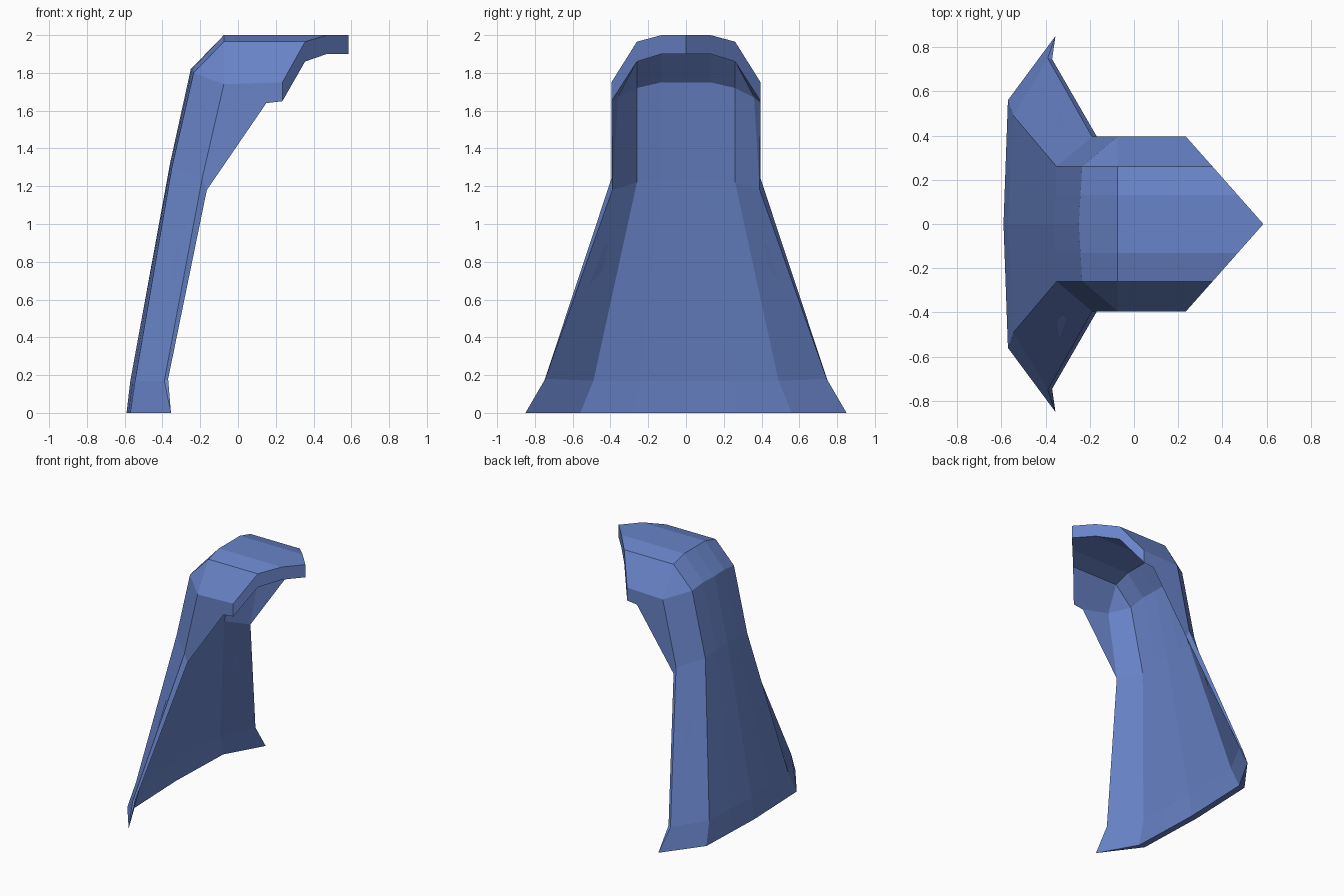
import bpy, bmesh

if "Cube" in bpy.data.objects:
    bpy.data.objects.remove(bpy.data.objects["Cube"])

# Half rows: (centre x, centre z), fold point at the shoulder, point at the open edge
OUTER = [
    ((-.59, 0), (-.57, .56, 0), (-.355, .85, 0)),
    ((-.57, .17), (-.545, .49, .17), (-.39, .75, .17)),
    ((-.36, 1.32), (-.35, .26, 1.30), (-.19, .395, 1.24)),
    ((-.25, 1.82), (-.235, .26, 1.80), (-.075, .395, 1.74)),
    ((-.075, 2), (-.075, .26, 1.965), (-.075, .395, 1.74)),
    ((.585, 2), (.355, .26, 1.965), (.235, .395, 1.75)),
]
INNER = [
    ((.585, 1.9), (.355, .26, 1.86), (.235, .395, 1.65)),
    ((-.05, 1.9), (-.05, .26, 1.86), (-.06, .36, 1.67)),
    ((-.20, 1.75), (-.19, .26, 1.72), (-.06, .36, 1.67)),
    ((-.31, 1.24), (-.30, .26, 1.22), (-.165, .39, 1.18)),
    ((-.52, .17), (-.50, .49, .17), (-.37, .745, .18)),
    ((-.54, 0), (-.52, .56, 0), (-.355, .85, 0)),
]
CHIN = (.15, .395, 1.64)

bm = bmesh.new()
cache = {}


def vert(co, side=1):
    key = (co[0], co[1] * side, co[2])
    if key not in cache:
        cache[key] = bm.verts.new(key)
    return cache[key]


def face(vs):
    vs = list(dict.fromkeys(vs))
    if len(vs) > 2:
        bm.faces.new(vs)


def half(row, side):
    (x, z), fold, edge = row
    quarter = ((x + fold[0]) / 2, fold[1] / 2, z)
    return [vert(c, side) for c in ((x, 0, z), quarter, fold, edge)]


for side in (1, -1):
    # cloth shell: outside, hood rim, lining and hem in one closed loop of rows
    rows = [half(r, side) for r in OUTER + INNER]
    for a, b in zip(rows, rows[1:] + rows[:1]):
        for i in range(3):
            face([a[i], a[i + 1], b[i + 1], b[i]])
    # open edge strips, then hood cheeks outside and inside
    e = [r[3] for r in rows]
    chin = vert(CHIN, side)
    face([e[0], e[1], e[10]])
    face([e[1], e[2], e[9], e[10]])
    face([e[2], e[4], e[5], e[6], chin, e[9]])
    face([e[9], chin, e[8]])
    face([chin, e[6], e[8]])

bmesh.ops.recalc_face_normals(bm, faces=bm.faces)
mesh = bpy.data.meshes.new("hooded_cape")
bm.to_mesh(mesh)
bm.free()

# blue cloth
mat = bpy.data.materials.new("blue_cloth")
mat.diffuse_color = (.14, .23, .58, 1)
mat.use_nodes = True
mat.node_tree.nodes["Principled BSDF"].inputs["Base Color"].default_value = mat.diffuse_color
mesh.materials.append(mat)
bpy.context.collection.objects.link(bpy.data.objects.new("hooded_cape", mesh))
